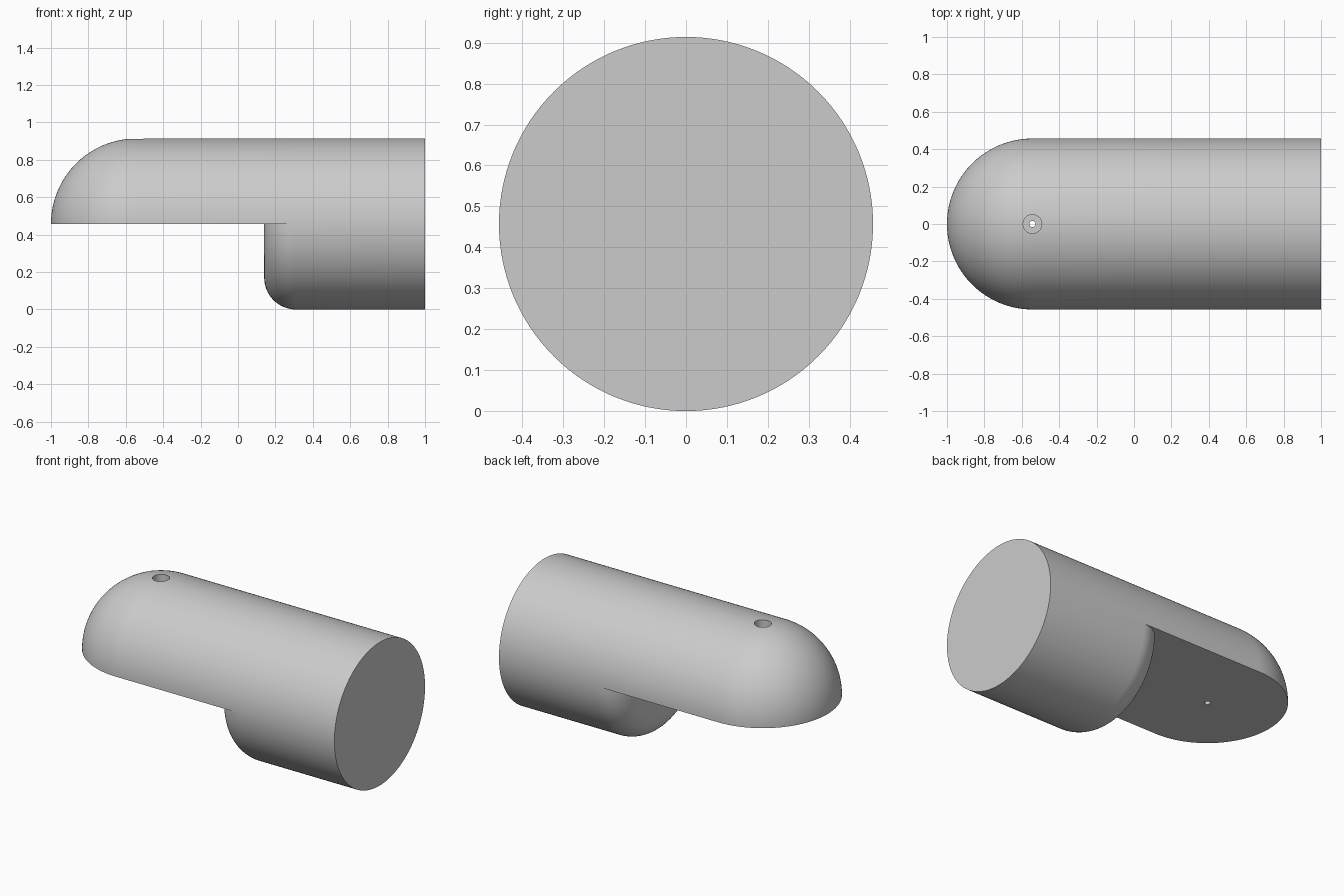
import bpy, bmesh
from math import pi, sin, cos, radians
from mathutils import Vector

cube = bpy.data.objects.get("Cube")
if cube:
    bpy.data.objects.remove(cube)

R = 0.457          # body radius and axis height
DOME_X = -1 + R    # centre of the rounded nose
STEP_X = 0.14      # flat face of the lower half
FILLET = 0.17      # rounding of that face
STEPS = 64         # segments per half turn

grey = bpy.data.materials.new("light grey")
grey.use_nodes = True
grey.diffuse_color = (0.6, 0.6, 0.6, 1)
grey.node_tree.nodes["Principled BSDF"].inputs["Base Color"].default_value = (0.6, 0.6, 0.6, 1)


def arc(cx, cy, r, start, end, n):
    angles = [radians(start + (end - start) * i / n) for i in range(n + 1)]
    return [(cx + r * cos(a), cy + r * sin(a)) for a in angles]


def spin(bm, points, centre, axis, angle, steps):
    """Revolve an open chain of points around an axis."""
    verts = [bm.verts.new(p) for p in points]
    edges = [bm.edges.new(pair) for pair in zip(verts, verts[1:])]
    bmesh.ops.spin(bm, geom=verts + edges, cent=centre, axis=axis,
                   angle=angle, steps=steps, use_duplicate=False)


def finish(bm, name):
    bmesh.ops.recalc_face_normals(bm, faces=bm.faces)
    mesh = bpy.data.meshes.new(name)
    bm.to_mesh(mesh)
    bm.free()
    obj = bpy.data.objects.new(name, mesh)
    bpy.context.collection.objects.link(obj)
    mesh.materials.append(grey)
    return obj


# Body: domed upper half and shorter filleted lower half, each a half turn
fillet_x = STEP_X + FILLET
upper = arc(DOME_X, 0, R, 180, 90, 32) + [(fillet_x, R), (1, R), (1, 0)]
lower = [(STEP_X, 0)] + arc(fillet_x, R - FILLET, FILLET, 180, 90, 16) + [(1, R), (1, 0)]
bm = bmesh.new()
for profile, turn in ((upper, pi), (lower, -pi)):
    spin(bm, [(x, -r, R) for x, r in profile], Vector((0, 0, R)), (-1, 0, 0), turn, STEPS)
bmesh.ops.remove_doubles(bm, verts=bm.verts, dist=1e-5)

# Flat underside closes the remaining outline
rim = [e for e in bm.edges if e.is_boundary]
bmesh.ops.holes_fill(bm, edges=rim, sides=0)
body = finish(bm, "stepped_round_body")

# Screw hole: wide bore above a narrow through hole
bore = [(0, 0.3), (0.017, 0.3), (0.017, 0.7), (0.05, 0.7), (0.05, 1.1), (0, 1.1)]
bm = bmesh.new()
spin(bm, [(DOME_X + r, 0, z) for r, z in bore], Vector((DOME_X, 0, 0)), (0, 0, 1), 2 * pi, 40)
bmesh.ops.remove_doubles(bm, verts=bm.verts, dist=1e-5)
cutter = finish(bm, "screw_hole_cutter")
cutter.hide_render = True

bpy.ops.object.select_all(action="DESELECT")
body.select_set(True)
bpy.context.view_layer.objects.active = body
cut = body.modifiers.new("screw hole", "BOOLEAN")
cut.operation = "DIFFERENCE"
cut.solver = "EXACT"
cut.object = cutter
bpy.ops.object.modifier_apply(modifier=cut.name)
bpy.data.objects.remove(cutter)
bpy.ops.object.shade_smooth_by_angle(angle=radians(30))
